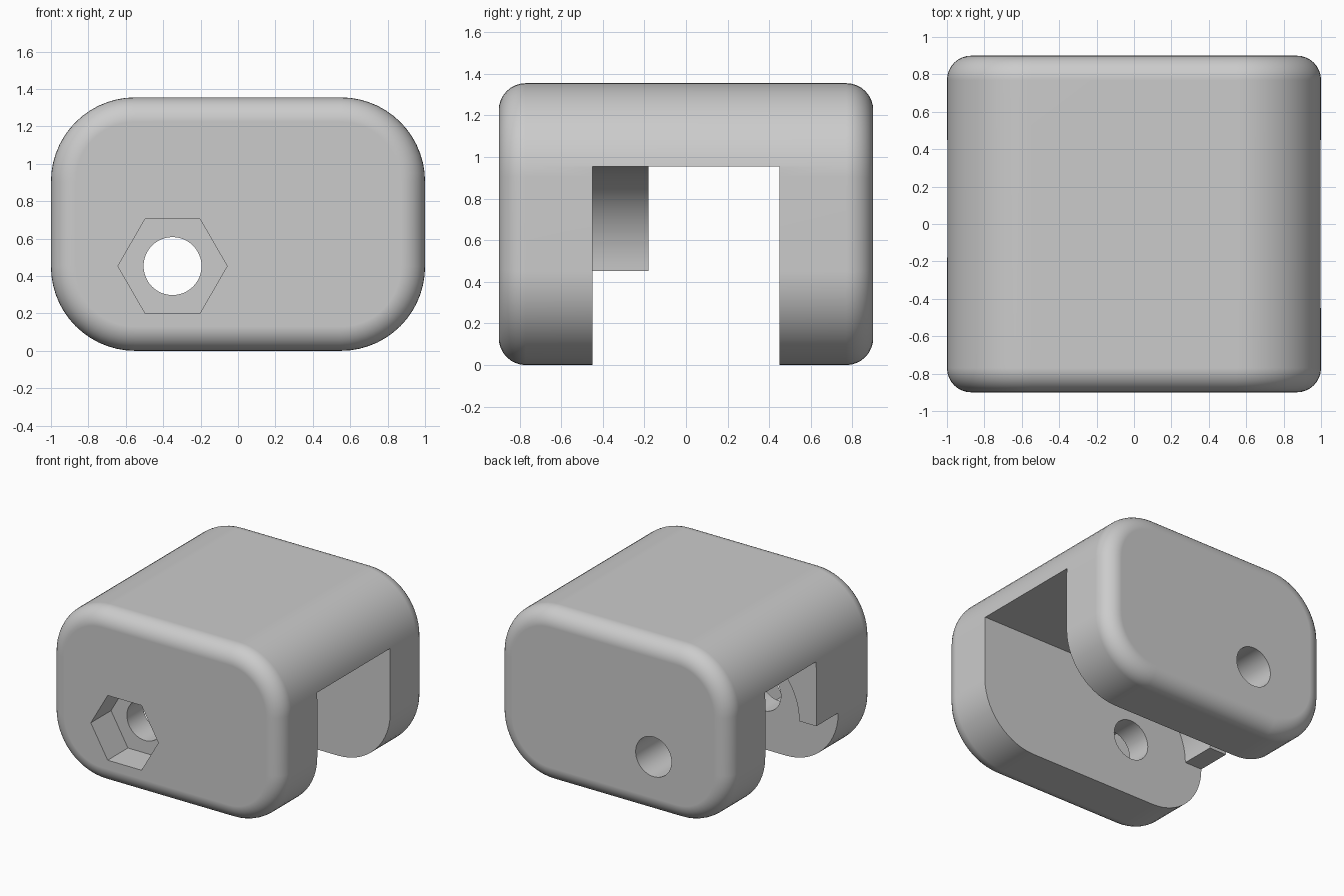
import bpy, bmesh
from math import sin, cos, pi

if "Cube" in bpy.data.objects:
    bpy.data.objects.remove(bpy.data.objects["Cube"], do_unlink=True)

W, D, H = 1.0, 0.9, 1.355          # half width, half depth, height
CORNER, FILLET = 0.45, 0.13        # profile corner radius, end fillet radius
SLOT, ROOF = 0.45, 0.955           # half slot depth, slot ceiling height
HX, HZ = -0.35, 0.453              # bolt axis

grey = bpy.data.materials.new("light grey")
grey.use_nodes = True
colour = (0.6, 0.6, 0.6, 1)
grey.diffuse_color = colour
grey.node_tree.nodes["Principled BSDF"].inputs["Base Color"].default_value = colour


def arc(cx, cz, r, a0, a1, n):
    return [(cx + r * cos(a0 + (a1 - a0) * i / n),
             cz + r * sin(a0 + (a1 - a0) * i / n)) for i in range(n + 1)]


def prism(name, profile, y0, y1):
    """Extrude an x-z profile along y."""
    bm = bmesh.new()
    face = bm.faces.new([bm.verts.new((x, y0, z)) for x, z in profile])
    ext = bmesh.ops.extrude_face_region(bm, geom=[face])
    verts = [v for v in ext["geom"] if isinstance(v, bmesh.types.BMVert)]
    bmesh.ops.translate(bm, verts=verts, vec=(0, y1 - y0, 0))
    bmesh.ops.recalc_face_normals(bm, faces=bm.faces)
    mesh = bpy.data.meshes.new(name)
    bm.to_mesh(mesh)
    bm.free()
    mesh.materials.append(grey)
    obj = bpy.data.objects.new(name, mesh)
    bpy.context.collection.objects.link(obj)
    return obj


# Rounded block with filleted ends
outline = []
for k, (sx, sz) in enumerate([(1, 1), (-1, 1), (-1, -1), (1, -1)]):
    outline += arc(sx * (W - CORNER), H / 2 + sz * (H / 2 - CORNER), CORNER,
                   k * pi / 2, (k + 1) * pi / 2, 14)
body = prism("clamp_body", outline, -D, D)
bevel = body.modifiers.new("end_fillet", "BEVEL")
bevel.width = FILLET
bevel.segments = 8
bevel.limit_method = "ANGLE"
bevel.angle_limit = pi / 4

# Slot cutters: the front one leaves a stop block with a concave face
box = [(-1.2, -0.2), (1.2, -0.2), (1.2, ROOF), (-1.2, ROOF)]
stop = box[:3] + arc(HX, HZ, ROOF - HZ, pi / 2, pi, 20) + [(-1.2, HZ)]
cutters = [
    prism("slot_cutter", box, -0.18, SLOT),
    prism("stop_cutter", stop, -SLOT, 0.0),
    prism("bolt_hole_cutter", arc(HX, HZ, 0.155, 0, 2 * pi, 48)[:-1], -1.2, 1.2),
    prism("nut_pocket_cutter", arc(HX, HZ, 0.292, 0, 2 * pi, 6)[:-1], -1.2, -0.65),
]
for cutter in cutters:
    cutter.hide_render = True
    cut = body.modifiers.new(cutter.name, "BOOLEAN")
    cut.operation = "DIFFERENCE"
    cut.solver = "EXACT"
    cut.object = cutter

# Apply the modifiers, drop the cutters, smooth the rounded surfaces
bpy.ops.object.select_all(action="DESELECT")
body.select_set(True)
bpy.context.view_layer.objects.active = body
for name in [m.name for m in body.modifiers]:
    bpy.ops.object.modifier_apply(modifier=name)
for cutter in cutters:
    bpy.data.objects.remove(cutter, do_unlink=True)
bpy.ops.object.shade_smooth_by_angle(angle=pi / 6)
normals = body.modifiers.new("flat_face_normals", "WEIGHTED_NORMAL")
normals.keep_sharp = True
